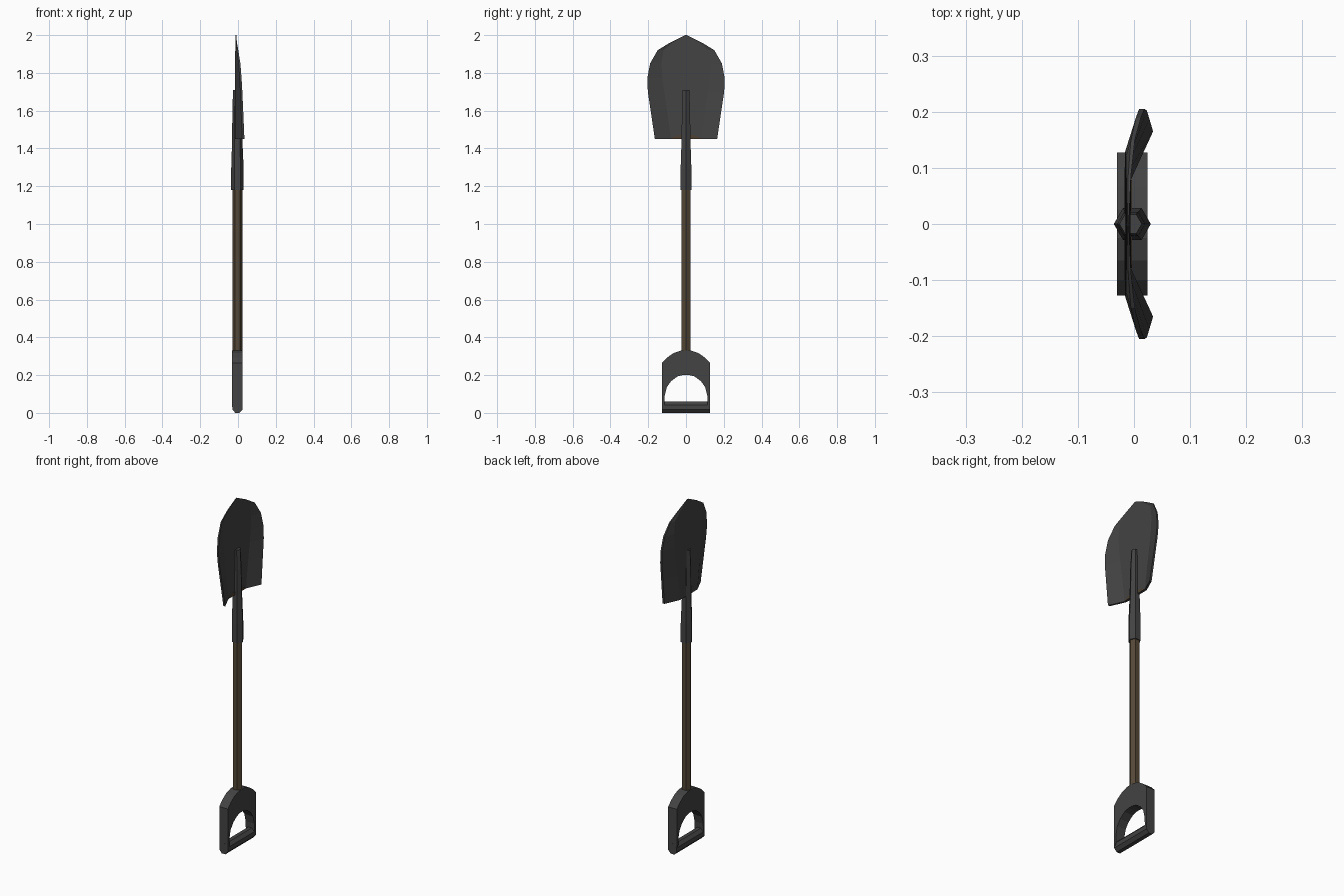
import bpy, bmesh
from math import pi, cos, sin

cube = bpy.data.objects.get("Cube")
if cube:
    bpy.data.objects.remove(cube, do_unlink=True)


def material(name, rgb):
    mat = bpy.data.materials.new(name)
    mat.use_nodes = True
    mat.diffuse_color = (*rgb, 1)
    mat.node_tree.nodes["Principled BSDF"].inputs["Base Color"].default_value = (*rgb, 1)
    return mat


steel = material("dark_steel", (0.056, 0.056, 0.056))
wood = material("brown_wood", (0.088, 0.064, 0.038))
rust = material("rusty_steel", (0.075, 0.053, 0.033))


def finish(name, bm, mat):
    bmesh.ops.recalc_face_normals(bm, faces=bm.faces)
    mesh = bpy.data.meshes.new(name)
    bm.to_mesh(mesh)
    bm.free()
    mesh.materials.append(mat)
    obj = bpy.data.objects.new(name, mesh)
    bpy.context.collection.objects.link(obj)
    return obj


def loft(name, rings, mat):
    """Skin closed rings of equal point count and cap both ends."""
    bm = bmesh.new()
    loops = [[bm.verts.new(p) for p in ring] for ring in rings]
    n = len(loops[0])
    for a, b in zip(loops, loops[1:]):
        for i in range(n):
            j = (i + 1) % n
            bm.faces.new((a[i], a[j], b[j], b[i]))
    bm.faces.new(loops[0])
    bm.faces.new(loops[-1])
    return finish(name, bm, mat)


def hexagon(x, z, r):
    return [(x + r * cos(i * pi / 3), r * sin(i * pi / 3), z) for i in range(6)]


MID = -0.003

# Wooden shaft
loft("shaft", [hexagon(MID, z, 0.027) for z in (0.28, 1.25)], wood)

# Tapered socket that runs up onto the blade
loft("socket", [hexagon(x, z, r) for x, z, r in (
    (MID, 1.18, 0.033), (MID, 1.29, 0.033), (-0.004, 1.45, 0.027),
    (-0.005, 1.6, 0.025), (-0.006, 1.71, 0.02))], steel)

# Dished blade: height, half width, fold position, edge x, thickness
blade_rows = [
    (1.45, 0.165, 0.080, 0.028, 0.012),
    (1.60, 0.187, 0.100, 0.022, 0.011),
    (1.70, 0.202, 0.115, 0.018, 0.010),
    (1.77, 0.205, 0.125, 0.014, 0.010),
    (1.85, 0.190, 0.130, 0.008, 0.009),
    (1.92, 0.150, 0.120, -0.002, 0.007),
    (1.96, 0.085, 0.070, -0.008, 0.005),
    (2.00, 0.004, 0.002, -0.010, 0.002),
]
rings = []
for z, w, fold, edge, t in blade_rows:
    section = [(edge, -w), (-0.011, -fold), (-0.011, fold), (edge, w)]
    rings.append([(x - t / 2, y, z) for x, y in section]
                 + [(x + t / 2, y, z) for x, y in reversed(section)])
loft("blade", rings, steel)

# Worn rusty patch at the base of the blade
patch = [(0.078 * cos(i * pi / 8), 1.451 + 0.022 * sin(i * pi / 8)) for i in range(9)]
loft("rust_patch", [[(x, y, z) for y, z in patch] for x in (-0.007, -0.004)], rust)

# Arched grip frame: matching outer and inner outlines, mirrored
outer = [(0.127, 0.03), (0.127, 0.15), (0.127, 0.265), (0.10, 0.293), (0.065, 0.317), (0.025, 0.33)]
inner = [(0.115, 0.03), (0.113, 0.09), (0.102, 0.135), (0.08, 0.167), (0.045, 0.193), (0.015, 0.201)]


def arch(points):
    return points + [(-y, z) for y, z in reversed(points)]


loft("grip_frame", [
    [(MID - 0.0275, *o), (MID + 0.0275, *o), (MID + 0.0275, *i), (MID - 0.0275, *i)]
    for o, i in zip(arch(outer), arch(inner))], steel)

# Octagonal grip bar
angles = [pi / 8 + i * pi / 4 for i in range(8)]
loft("grip_bar", [[(MID + 0.0293 * cos(a), y, 0.03 + 0.0325 * sin(a)) for a in angles]
                  for y in (-0.1275, 0.1275)], steel)
